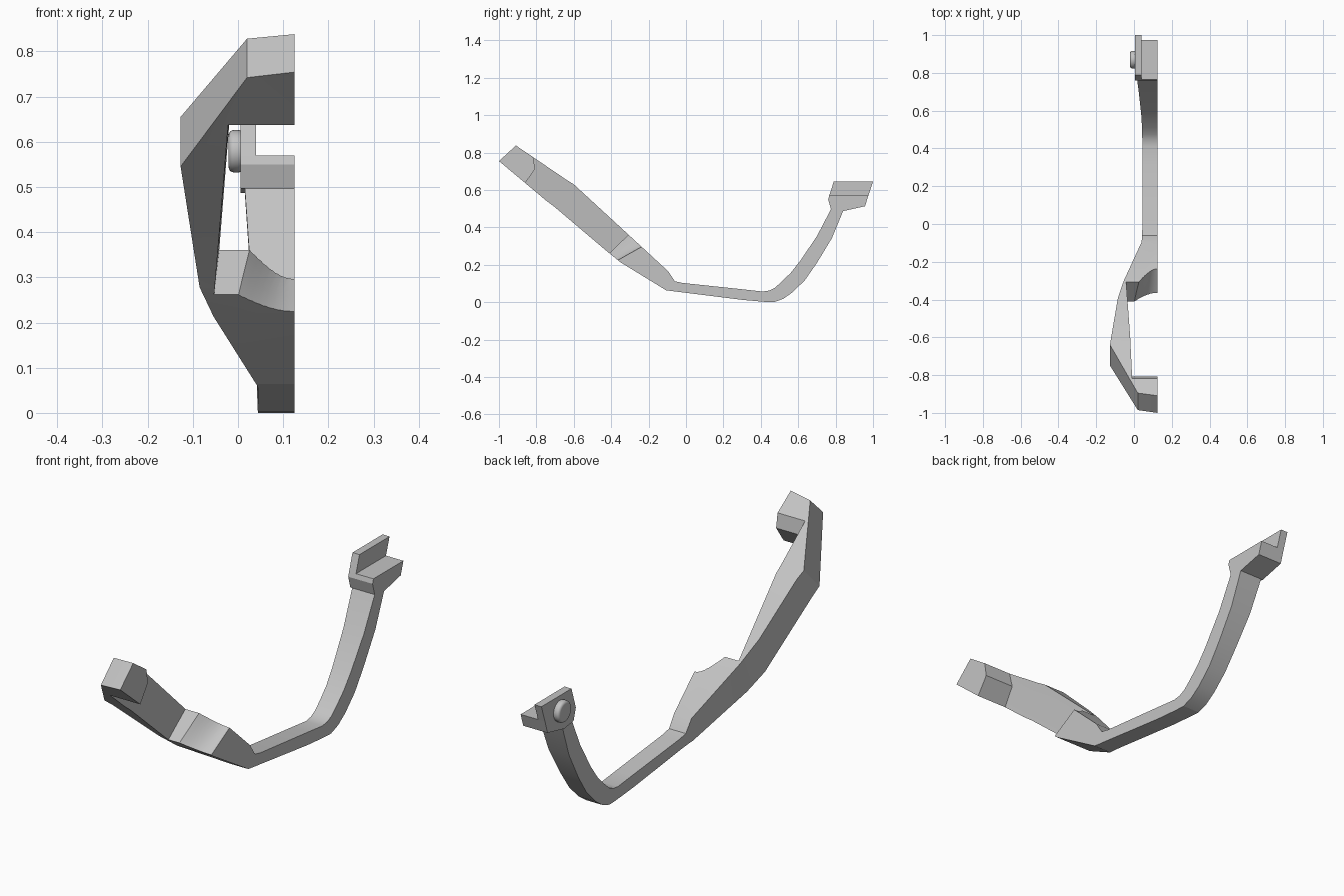
import bpy, bmesh, math

old = bpy.data.objects.get("Cube")
if old:
    bpy.data.objects.remove(old, do_unlink=True)

grey = bpy.data.materials.new("plain grey")
grey.use_nodes = True
grey.diffuse_color = (0.55, 0.55, 0.55, 1)
grey.node_tree.nodes["Principled BSDF"].inputs["Base Color"].default_value = (0.55, 0.55, 0.55, 1)

FLAT = 0.125  # x of the flat inner side


def loft(name, rings):
    """Skin a row of equal-length rings and cap both ends."""
    bm = bmesh.new()
    rows = [[bm.verts.new(p) for p in ring] for ring in rings]
    n = len(rows[0])
    for a, b in zip(rows, rows[1:]):
        for i in range(n):
            j = (i + 1) % n
            bm.faces.new((a[i], a[j], b[j], b[i]))
    bm.faces.new(rows[0])
    bm.faces.new(rows[-1][::-1])
    bmesh.ops.recalc_face_normals(bm, faces=bm.faces)
    mesh = bpy.data.meshes.new(name)
    bm.to_mesh(mesh)
    bm.free()
    mesh.materials.append(grey)
    obj = bpy.data.objects.new(name, mesh)
    bpy.context.collection.objects.link(obj)
    return obj


def prism(name, profile, x0, x1):
    return loft(name, [[(x, y, z) for y, z in profile] for x in (x0, x1)])


def activate(obj):
    bpy.ops.object.select_all(action="DESELECT")
    obj.select_set(True)
    bpy.context.view_layer.objects.active = obj


# Arm: outer x, underside (y, z), upper side (y, z) at each station
stations = [
    (0.124, (-1, .754), (-.909, .838)),
    (0.02, (-.985, .742), (-.895, .828)),
    (-.127, (-.75, .545), (-.64, .655)),
    (-.121, (-.70, .507), (-.60, .63)),
    (-.085, (-.43, .278), (-.39, .437)),
    (-.054, (-.35, .213), (-.30, .354)),
    (.040, (-.107, .064), (-.096, .166)),
    (.043, (-.08, .060), (-.06, .112)),
    (.044, (-.03, .054), (-.02, .103)),
    (.045, (.305, .012), (.31, .068)),
    (.045, (.42, .002), (.41, .057)),
    (.044, (.47, 0), (.445, .062)),
    (.043, (.52, .018), (.475, .077)),
    (.042, (.57, .053), (.51, .108)),
    (.040, (.636, .118), (.56, .157)),
    (.035, (.70, .21), (.61, .22)),
    (.025, (.78, .342), (.70, .353)),
    (.015, (.84, .487), (.775, .497)),
]
arm = loft("arm", [[(x, *lo), (FLAT, *lo), (FLAT, *up), (x, *up)]
                   for x, lo, up in stations])

# Window cutter: head end, side x, base end and scooped base end per level
levels = [
    ((-.895, .587), -.058, (-.46, .214), (-.42, .193), -.01),
    ((-.807, .712), -.048, (-.363, .307), (-.307, .257), .012),
    ((-.826, .83), -.036, (-.26, .407), (-.193, .321), .037),
]
rings = []
for head, side, base, scoop, start in levels:
    ring = [(.2, *head), (side + .032, *head), (side, *base)]
    for i in range(9):
        s = i / 8
        f = math.sin(s * math.pi / 2)
        ring.append((start + (FLAT - start) * s,
                     base[0] + (scoop[0] - base[0]) * f,
                     base[1] + (scoop[1] - base[1]) * f))
    ring.append((.2, *scoop))
    rings.append(ring)
cutter = loft("window_cutter", rings)
cutter.hide_render = True

cut = arm.modifiers.new("window", "BOOLEAN")
cut.operation = "DIFFERENCE"
cut.solver = "EXACT"
cut.object = cutter
activate(arm)
bpy.ops.object.modifier_apply(modifier=cut.name)
bpy.data.objects.remove(cutter, do_unlink=True)
bpy.ops.object.shade_smooth_by_angle(angle=math.radians(20))

# End bracket: low shelf with a taller plate on its outer side
foot = [(.84, .487), (.775, .497), (.76, .55), (.766, .57)]
prism("bracket_shelf", foot + [(.975, .57), (.957, .513)], .04, FLAT)
prism("bracket_plate", foot + [(.79, .645), (1, .645), (.975, .57), (.957, .513)], .006, .04)

# Rounded button on the plate
bpy.ops.mesh.primitive_cylinder_add(vertices=32, radius=.047, depth=.034,
                                    location=(-.004, .87, .579),
                                    rotation=(0, math.pi / 2, 0))
button = bpy.context.object
button.name = "button"
button.data.materials.append(grey)
bevel = button.modifiers.new("round", "BEVEL")
bevel.width = .012
bevel.segments = 4
bpy.ops.object.modifier_apply(modifier=bevel.name)
bpy.ops.object.shade_smooth_by_angle(angle=math.radians(35))
